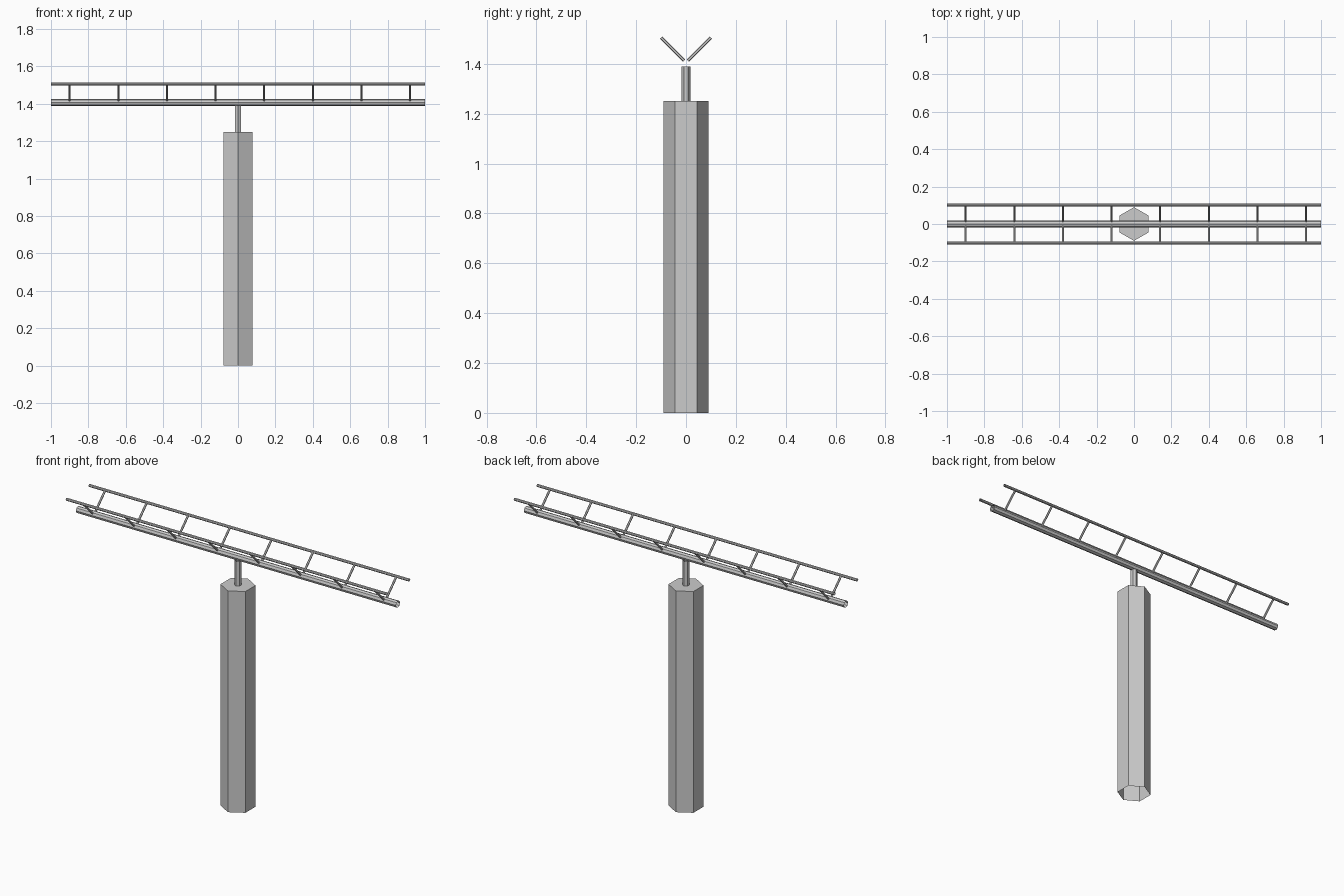
import bpy
import bmesh
from mathutils import Vector

cube = bpy.data.objects.get("Cube")
if cube:
    bpy.data.objects.remove(cube, do_unlink=True)

grey = bpy.data.materials.new("plain_grey")
grey.use_nodes = True
colour = (0.6, 0.6, 0.6, 1)
grey.diffuse_color = colour
grey.node_tree.nodes["Principled BSDF"].inputs["Base Color"].default_value = colour


def prism(name, start, end, radius, sides=6, caps=()):
    """Straight flat-sided bar between two points; caps lists closed ends."""
    start, end = Vector(start), Vector(end)
    axis = (end - start).normalized()
    # first corner points along y where possible
    u = Vector((0, 1, 0))
    u = (u - axis * u.dot(axis)).normalized()
    v = axis.cross(u)
    bm = bmesh.new()
    bmesh.ops.create_cone(bm, cap_ends=True, segments=sides,
                          radius1=radius, radius2=radius,
                          depth=(end - start).length)
    bm.normal_update()
    open_ends = [f for f in bm.faces
                 if (f.normal.z > 0.9 and "end" not in caps)
                 or (f.normal.z < -0.9 and "start" not in caps)]
    bmesh.ops.delete(bm, geom=open_ends, context="FACES")
    middle = (start + end) / 2
    for vert in bm.verts:
        c = vert.co
        vert.co = middle + u * c.y + v * -c.x + axis * c.z
    mesh = bpy.data.meshes.new(name)
    bm.to_mesh(mesh)
    bm.free()
    mesh.materials.append(grey)
    obj = bpy.data.objects.new(name, mesh)
    bpy.context.collection.objects.link(obj)
    return obj


# Hexagonal column, open underneath, with a thin neck
prism("column", (0, 0, 0), (0, 0, 1.25), 0.09, caps=("end",))
prism("neck", (0, 0, 1.25), (0, 0, 1.39), 0.018)

# Hollow main beam
prism("main_beam", (-1, 0, 1.408), (1, 0, 1.408), 0.019, sides=8)

# Two raised rails joined to the beam by slanted struts
for side, label in ((-1, "front"), (1, "back")):
    rail_y = side * 0.102
    prism(label + "_rail", (-1, rail_y, 1.505), (1, rail_y, 1.505), 0.008, sides=8)
    for i in range(8):
        x = -0.9 + 0.26 * i
        prism(f"{label}_strut_{i + 1}", (x, side * 0.008, 1.413),
              (x, side * 0.1, 1.505), 0.006)
